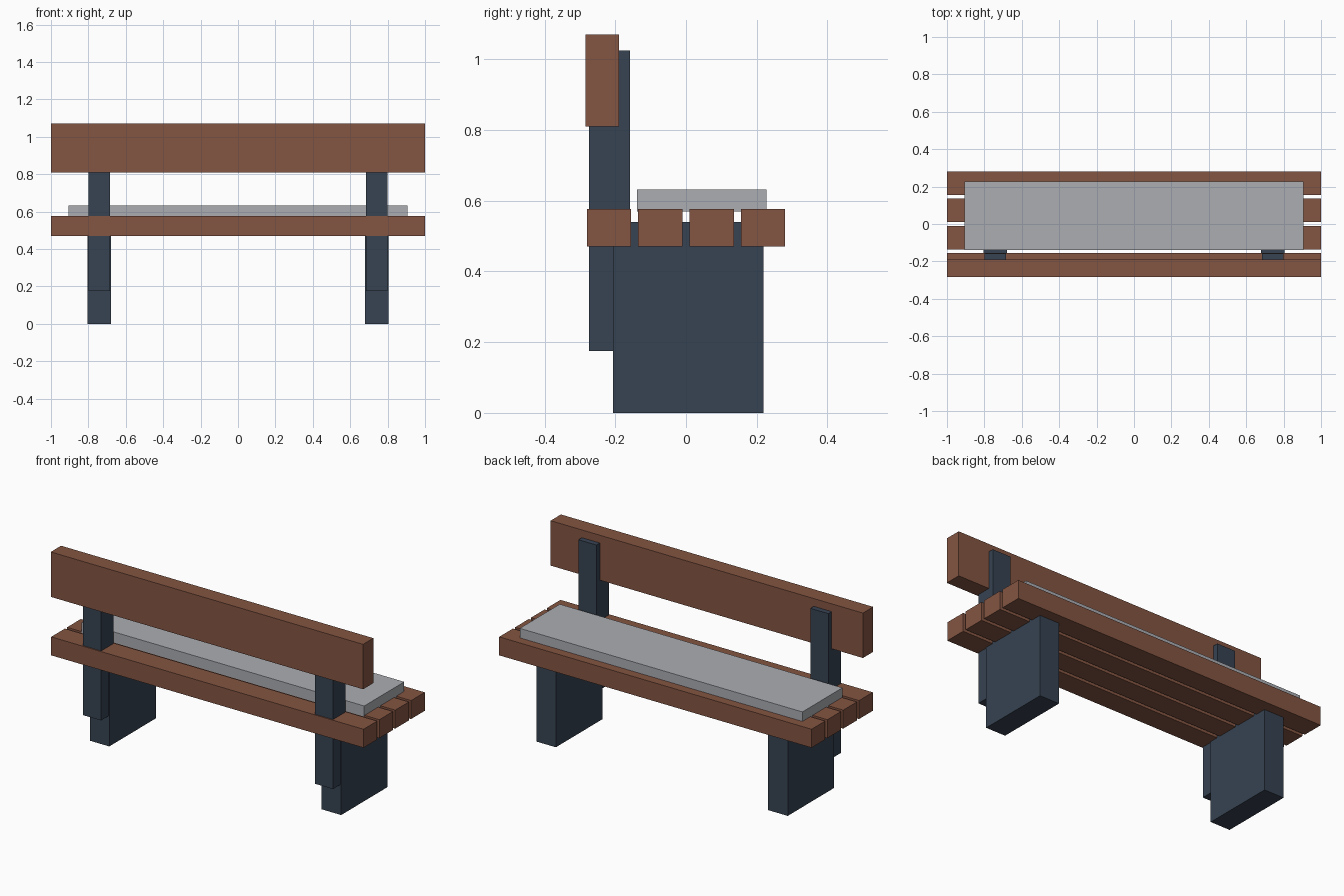
import bpy
from mathutils import Vector

cube = bpy.data.objects.get("Cube")
if cube:
    bpy.data.objects.remove(cube, do_unlink=True)


def make_material(name, rgb):
    mat = bpy.data.materials.new(name)
    mat.use_nodes = True
    color = (*rgb, 1)
    mat.diffuse_color = color
    bsdf = mat.node_tree.nodes["Principled BSDF"]
    bsdf.inputs["Base Color"].default_value = color
    bsdf.inputs["Roughness"].default_value = 0.8
    return mat


wood = make_material("brown wood", (0.23, 0.09, 0.054))
metal = make_material("dark blue metal", (0.038, 0.056, 0.085))
fabric = make_material("grey fabric", (0.41, 0.42, 0.45))


def box(name, low, high, mat):
    """Box spanning two opposite corners."""
    low, high = Vector(low), Vector(high)
    bpy.ops.mesh.primitive_cube_add(size=1, location=(low + high) / 2)
    obj = bpy.context.object
    obj.name = name
    obj.scale = high - low
    bpy.ops.object.transform_apply(location=False, rotation=False, scale=True)
    obj.data.materials.append(mat)
    return obj


# Seat slats, evenly spaced from front to back
slat_depth = 0.125
pitch = 0.145
for i in range(4):
    y = -0.28 + i * pitch
    box(f"seat_slat_{i + 1}", (-1, y, 0.47), (1, y + slat_depth, 0.577), wood)

# Backrest board
box("backrest_board", (-1, -0.284, 0.81), (1, -0.19, 1.07), wood)

# Seat cushion
box("seat_cushion", (-0.905, -0.138, 0.57), (0.905, 0.228, 0.632), fabric)

# Slab legs and backrest posts on both sides
for side, s in (("left", 1), ("right", -1)):
    leg_x = sorted((s * 0.68, s * 0.805))
    post_x = sorted((s * 0.685, s * 0.80))
    box(f"{side}_leg", (leg_x[0], -0.206, 0), (leg_x[1], 0.219, 0.54), metal)
    box(f"{side}_backrest_post", (post_x[0], -0.274, 0.175),
        (post_x[1], -0.159, 1.025), metal)
